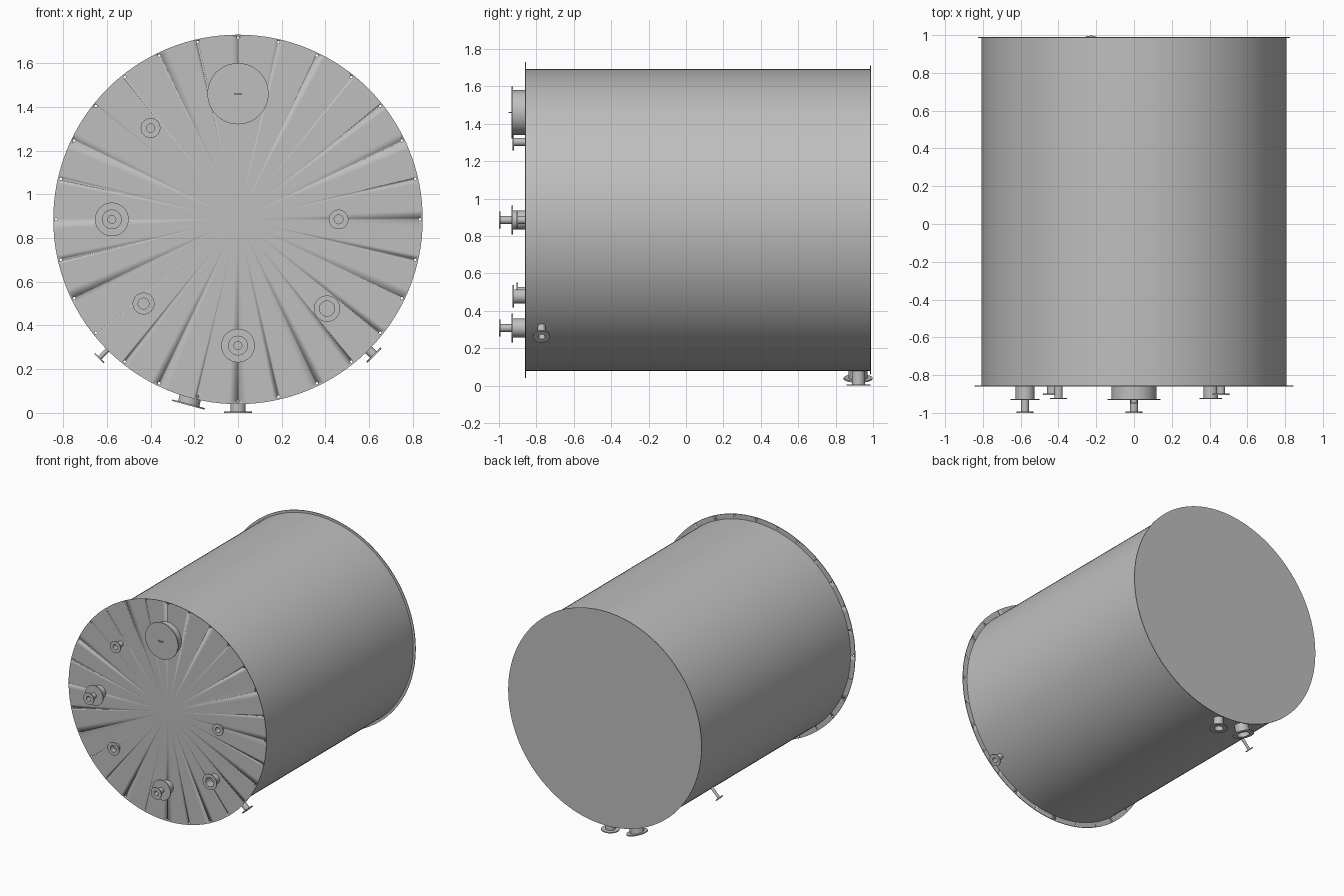
import bpy, bmesh
from math import radians, sin, cos, tau
from mathutils import Vector, Matrix

cube = bpy.data.objects.get("Cube")
if cube:
    bpy.data.objects.remove(cube, do_unlink=True)

AXIS_Z = 0.885      # height of the tank axis
SHELL_R = 0.807
FRONT_Y = -0.86
BACK_Y = 0.99
PLATE = 0.005       # sheet thickness
FORWARD = Vector((0, -1, 0))

steel = bpy.data.materials.new("grey steel")
steel.use_nodes = True
GREY = (0.52, 0.52, 0.52, 1)
steel.diffuse_color = GREY
steel.node_tree.nodes["Principled BSDF"].inputs["Base Color"].default_value = GREY


def finish(name, bm):
    """Turn a bmesh into a steel object with smooth sides and sharp rims."""
    bmesh.ops.recalc_face_normals(bm, faces=bm.faces)
    mesh = bpy.data.meshes.new(name)
    bm.to_mesh(mesh)
    bm.free()
    mesh.materials.append(steel)
    mesh.shade_smooth()
    mesh.set_sharp_from_angle(angle=radians(30))
    obj = bpy.data.objects.new(name, mesh)
    bpy.context.collection.objects.link(obj)
    return obj


def revolve(name, profile, base, direction, steps=48):
    """Spin (radius, height) points about a direction starting at base."""
    bm = bmesh.new()
    verts = [bm.verts.new((r, 0, h)) for r, h in profile]
    edges = [bm.edges.new(pair) for pair in zip(verts, verts[1:])]
    bmesh.ops.spin(bm, geom=verts + edges, cent=(0, 0, 0), axis=(0, 0, 1),
                   angle=tau, steps=steps, use_duplicate=False)
    bmesh.ops.remove_doubles(bm, verts=bm.verts, dist=0.0001)
    turn = Vector((0, 0, 1)).rotation_difference(direction).to_matrix().to_4x4()
    bmesh.ops.transform(bm, matrix=Matrix.Translation(base) @ turn, verts=bm.verts)
    return finish(name, bm)


def disc(name, radius, y, steps=128):
    profile = [(0, 0), (radius, 0), (radius, PLATE), (0, PLATE)]
    return revolve(name, profile, Vector((0, y, AXIS_Z)), FORWARD, steps)


def nozzle(name, base, direction, length, pipe, flange, bore, start=0.0):
    """Open pipe stub ending in a thin flange."""
    neck = length - 0.007
    profile = [(pipe, start), (pipe, neck), (flange, neck), (flange, length),
               (bore, length), (bore, start + 0.004), (0, start + 0.004)]
    return revolve(name, profile, base, direction)


def blind(name, base, direction, length, neck, lid):
    """Wide neck closed by a round lid."""
    under = length - 0.007
    profile = [(neck, 0), (neck, under), (lid, under), (lid, length), (0, length)]
    return revolve(name, profile, base, direction, 64)


# Tank shell, open tube capped by the end plates
revolve("tank_shell", [(SHELL_R, 0), (SHELL_R, BACK_Y - FRONT_Y - PLATE)],
        Vector((0, BACK_Y - PLATE, AXIS_Z)), FORWARD, 128)
disc("back_plate", 0.826, BACK_Y)

# Front plate with a ring of bolt holes outside the shell
front = disc("front_plate", 0.845, FRONT_Y + PLATE)
HOLES = 28
bm = bmesh.new()
for i in range(HOLES):
    a = tau * i / HOLES
    place = Matrix.Translation((0.832 * sin(a), FRONT_Y, AXIS_Z + 0.832 * cos(a)))
    bmesh.ops.create_cone(bm, cap_ends=True, segments=12, radius1=0.006, radius2=0.006,
                          depth=0.05, matrix=place @ Matrix.Rotation(radians(90), 4, 'X'))
cutter = finish("bolt_hole_cutter", bm)
cutter.hide_render = True
cutter.hide_viewport = True
cutter.display_type = 'WIRE'
cut = front.modifiers.new("bolt_holes", 'BOOLEAN')
cut.object = cutter
cut.operation = 'DIFFERENCE'
cut.solver = 'EXACT'


def on_front(x, z):
    return Vector((x, FRONT_Y, z))


# Manhole with lid and grab handle
blind("manhole", on_front(0, 1.46), FORWARD, 0.073, 0.12, 0.14)
bm = bmesh.new()
for x, y, sx, sy in ((0, -0.947, 0.036, 0.006), (-0.015, -0.938, 0.006, 0.016),
                     (0.015, -0.938, 0.006, 0.016)):
    bmesh.ops.create_cube(bm, size=1, matrix=Matrix.Translation((x, y, 1.46))
                          @ Matrix.Diagonal((sx, sy, 0.006, 1)))
finish("manhole_handle", bm)

# Plain front nozzles: x, z, length, pipe, flange, bore
for name, x, z, length, pipe, flange, bore in (
        ("upper_right_nozzle", -0.40, 1.303, 0.067, 0.022, 0.045, 0.019),
        ("lower_right_nozzle", -0.432, 0.50, 0.045, 0.028, 0.05, 0.025),
        ("middle_left_nozzle", 0.46, 0.885, 0.045, 0.022, 0.045, 0.02),
        ("lower_left_nozzle", 0.407, 0.477, 0.067, 0.038, 0.06, 0.035)):
    nozzle(name, on_front(x, z), FORWARD, length, pipe, flange, bore)

# Stepped front nozzles: blind flange carrying a narrower pipe
for side, x, z in (("right", -0.577, 0.885), ("bottom", 0, 0.308)):
    blind(side + "_stepped_neck", on_front(x, z), FORWARD, 0.073, 0.05, 0.077)
    nozzle(side + "_stepped_pipe", on_front(x, z), FORWARD, 0.14, 0.021, 0.045, 0.018, 0.07)

# Nozzles on the shell: angle from straight down, y, reach, pipe, flange, bore
for name, angle, y, reach, pipe, flange, bore in (
        ("drain_nozzle", 0, 0.922, 0.885, 0.035, 0.065, 0.031),
        ("slanted_drain_nozzle", -15, 0.92, 0.88, 0.05, 0.077, 0.045),
        ("left_shell_nozzle", 45, -0.772, 0.882, 0.021, 0.045, 0.018),
        ("right_shell_nozzle", -45, 0.5, 0.9, 0.01, 0.03, 0.007)):
    out = Vector((sin(radians(angle)), 0, -cos(radians(angle))))
    root = SHELL_R - 0.01
    nozzle(name, Vector((0, y, AXIS_Z)) + out * root, out, reach - root, pipe, flange, bore)
